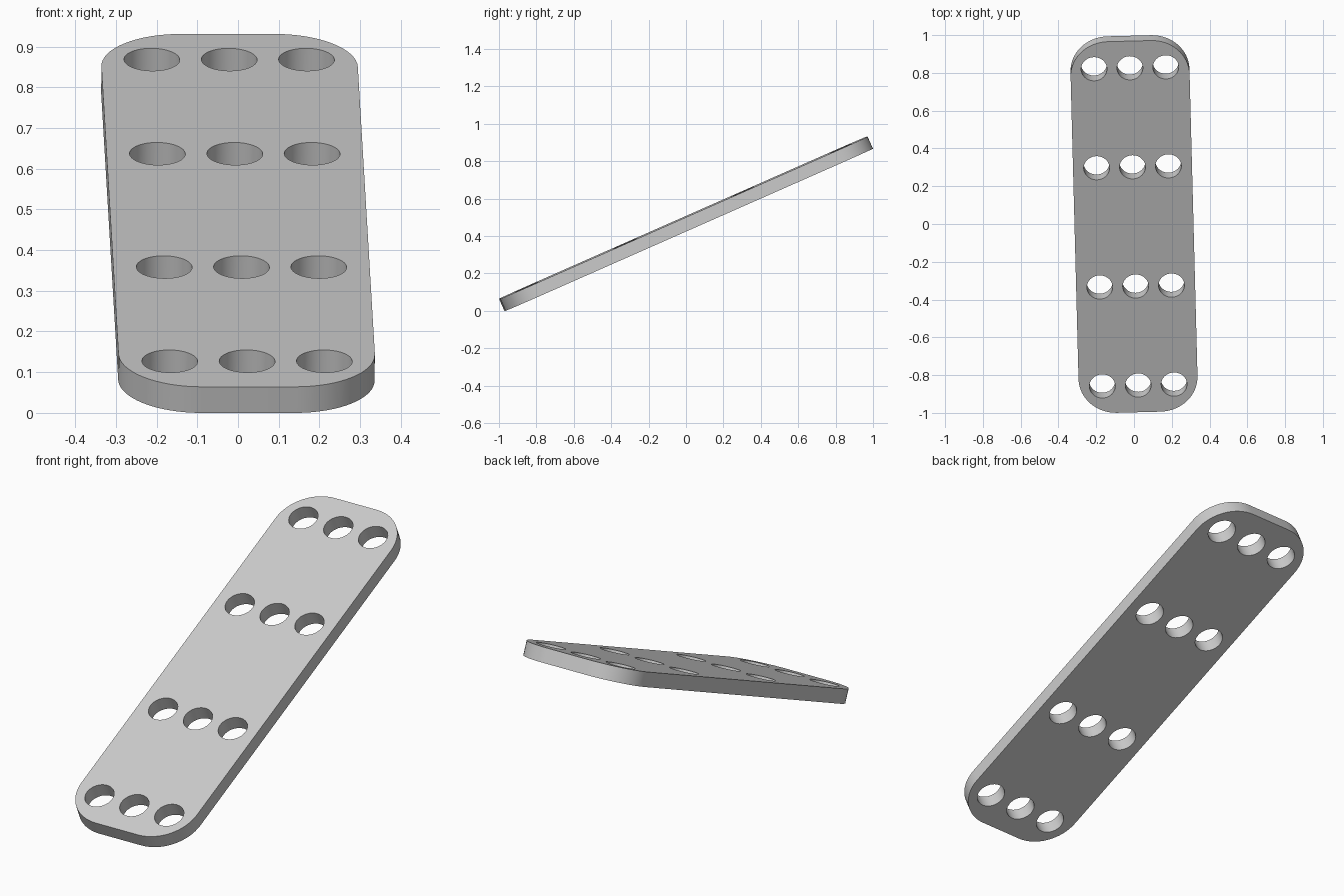
import bpy, bmesh
from math import cos, sin, pi, radians
from mathutils import Matrix

cube = bpy.data.objects.get("Cube")
if cube:
    bpy.data.objects.remove(cube, do_unlink=True)

LENGTH, WIDTH, THICK = 2.148, 0.63, 0.07
CORNER, HOLE = 0.2, 0.0685
COLUMNS = (-0.19, 0, 0.19)
ROWS = (-0.918, -0.345, 0.345, 0.918)


def arc(cx, cy, r, start, sweep, steps):
    return [(cx + r * cos(start + sweep * i / steps),
             cy + r * sin(start + sweep * i / steps)) for i in range(steps + 1)]


def add_loop(curve, points):
    spline = curve.splines.new('POLY')
    spline.points.add(len(points) - 1)
    for p, (x, y) in zip(spline.points, points):
        p.co = (x, y, 0, 1)
    spline.use_cyclic_u = True


# Plate profile: rounded rectangle with a grid of round holes
profile = bpy.data.curves.new("plate_profile", 'CURVE')
profile.dimensions = '2D'
profile.fill_mode = 'BOTH'
profile.extrude = THICK / 2
dx, dy = WIDTH / 2 - CORNER, LENGTH / 2 - CORNER
outline = []
for k, (sx, sy) in enumerate(((1, 1), (-1, 1), (-1, -1), (1, -1))):
    outline += arc(sx * dx, sy * dy, CORNER, k * pi / 2, pi / 2, 16)
add_loop(profile, outline)
for y in ROWS:
    for x in COLUMNS:
        add_loop(profile, arc(x, y, HOLE, 0, 2 * pi, 48)[:-1])

# Turn the profile into one welded mesh
helper = bpy.data.objects.new("plate_profile", profile)
bpy.context.collection.objects.link(helper)
bpy.context.view_layer.update()
graph = bpy.context.evaluated_depsgraph_get()
mesh = bpy.data.meshes.new_from_object(helper.evaluated_get(graph))
bpy.data.objects.remove(helper, do_unlink=True)
bm = bmesh.new()
bm.from_mesh(mesh)
bmesh.ops.remove_doubles(bm, verts=bm.verts, dist=0.0001)
bmesh.ops.recalc_face_normals(bm, faces=bm.faces)

# Lean the plate back, turn it slightly and rest it on the ground
bm.transform(Matrix.Rotation(radians(1.5), 4, 'Z') @ Matrix.Rotation(radians(23.8), 4, 'X'))
low = min(v.co.z for v in bm.verts)
bmesh.ops.translate(bm, verts=bm.verts, vec=(0, 0, -low))
bm.to_mesh(mesh)
bm.free()

# Grey finish
grey = bpy.data.materials.new("plain_grey")
grey.use_nodes = True
colour = (0.6, 0.6, 0.6, 1)
grey.diffuse_color = colour
grey.node_tree.nodes["Principled BSDF"].inputs["Base Color"].default_value = colour
mesh.materials.clear()
mesh.materials.append(grey)

plate = bpy.data.objects.new("perforated_plate", mesh)
bpy.context.collection.objects.link(plate)
bpy.ops.object.select_all(action='DESELECT')
plate.select_set(True)
bpy.context.view_layer.objects.active = plate
bpy.ops.object.shade_smooth_by_angle(angle=radians(30))
